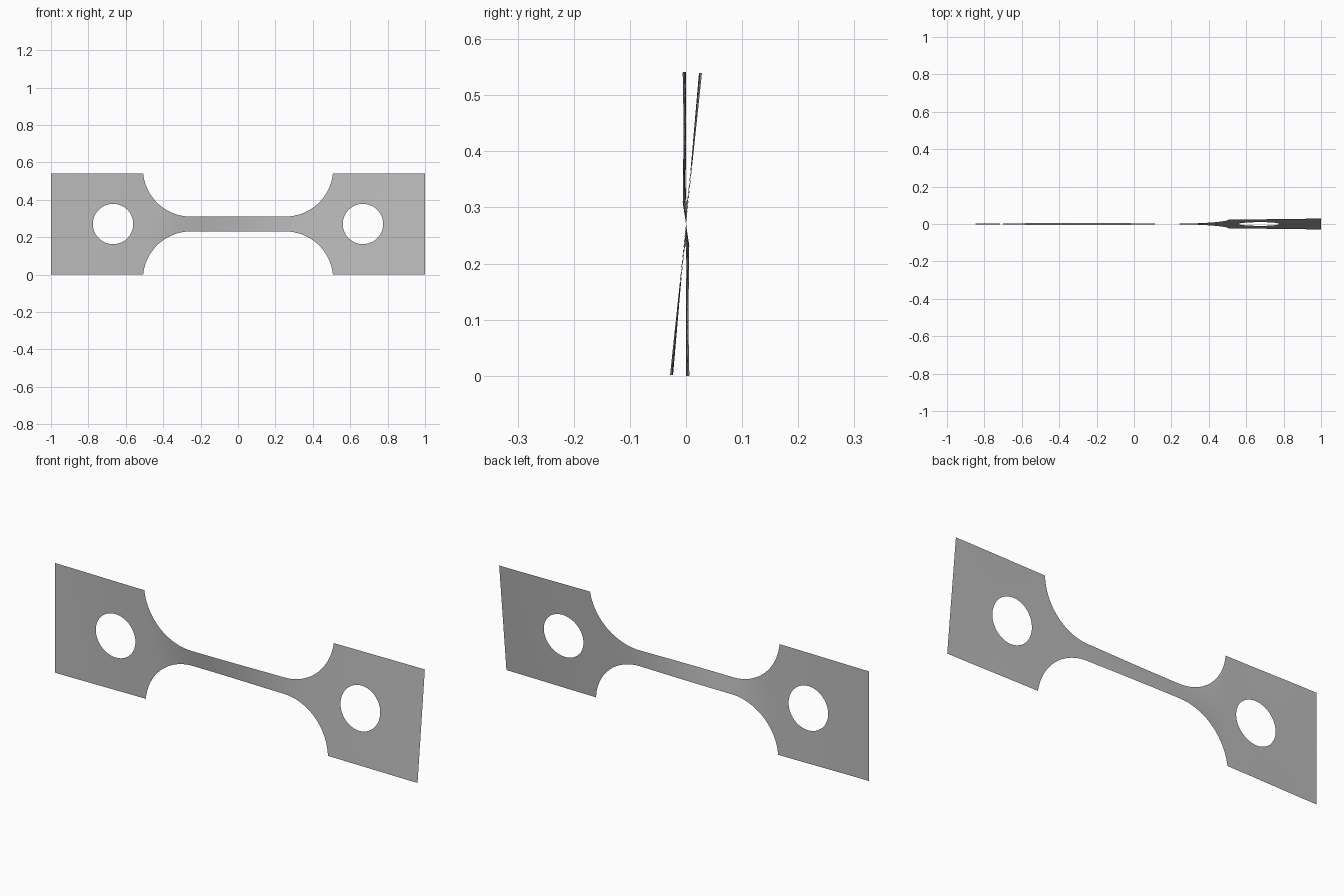
import bpy, bmesh
from math import sqrt, sin, cos, pi

cube = bpy.data.objects.get("Cube")
if cube:
    bpy.data.objects.remove(cube, do_unlink=True)

HALF = 0.2705        # half height of the end tabs
NECK = 0.04          # half height of the neck
TAB = 0.507          # inner edge of the tabs
DROP = 0.025         # fillet centre lies this far outside the tab edge
RADIUS = HALF + DROP - NECK
ARC_X = TAB - sqrt(RADIUS ** 2 - DROP ** 2)
HOLE_X, HOLE_R = 0.668, 0.108
ROWS = 5
TWIST = [(-1, 0), (-0.51, -0.022), (-0.22, -0.15), (0.45, 0.085), (1, 0.105)]


def outer(x):
    """Half height of the outline at x."""
    d = abs(x) - ARC_X
    if d <= 0:
        return NECK
    if abs(x) >= TAB:
        return HALF
    return HALF + DROP - sqrt(RADIUS ** 2 - d * d)


def inner(x):
    """Half height of the round hole at x."""
    return sqrt(max(0, HOLE_R ** 2 - (abs(x) - HOLE_X) ** 2))


def tilt(x):
    """Smoothly varying twist angle along the strip."""
    for (x0, a0), (x1, a1) in zip(TWIST, TWIST[1:]):
        if x <= x1:
            t = (x - x0) / (x1 - x0)
            return a0 + (a1 - a0) * (1 - cos(pi * t)) / 2
    return TWIST[-1][1]


def span(a, b, n):
    return [a + (b - a) * i / n for i in range(n)]


# Column positions: denser around the fillets and the holes
half = span(0, ARC_X, 12)
half += [ARC_X + (TAB - ARC_X) * sin(pi / 2 * i / 28) for i in range(28)]
half += span(TAB, HOLE_X - HOLE_R, 3)
half += [HOLE_X - HOLE_R * cos(pi * i / 32) for i in range(32)]
half += span(HOLE_X + HOLE_R, 1, 8) + [1]
columns = [-x for x in reversed(half[1:])] + half

# Twisted sheet, made of an upper and a lower strip
bm = bmesh.new()
for side in (1, -1):
    grid = []
    for x in columns:
        lo, hi, a = inner(x), outer(x), tilt(x)
        heights = [side * (lo + (hi - lo) * r / ROWS) for r in range(ROWS + 1)]
        grid.append([bm.verts.new((x, v * sin(a), HALF + v * cos(a))) for v in heights])
    for c0, c1 in zip(grid, grid[1:]):
        for r in range(ROWS):
            quad = [c0[r], c1[r], c1[r + 1], c0[r + 1]]
            bm.faces.new(quad if side > 0 else quad[::-1])
bmesh.ops.remove_doubles(bm, verts=bm.verts[:], dist=0.00001)
for f in bm.faces:
    f.smooth = True

mesh = bpy.data.meshes.new("twisted_test_strip")
bm.to_mesh(mesh)
bm.free()
strip = bpy.data.objects.new("twisted_test_strip", mesh)
bpy.context.collection.objects.link(strip)

# Plain grey finish
grey = bpy.data.materials.new("plain_grey")
grey.use_nodes = True
colour = (0.5, 0.5, 0.5, 1)
grey.diffuse_color = colour
grey.node_tree.nodes["Principled BSDF"].inputs["Base Color"].default_value = colour
mesh.materials.append(grey)
